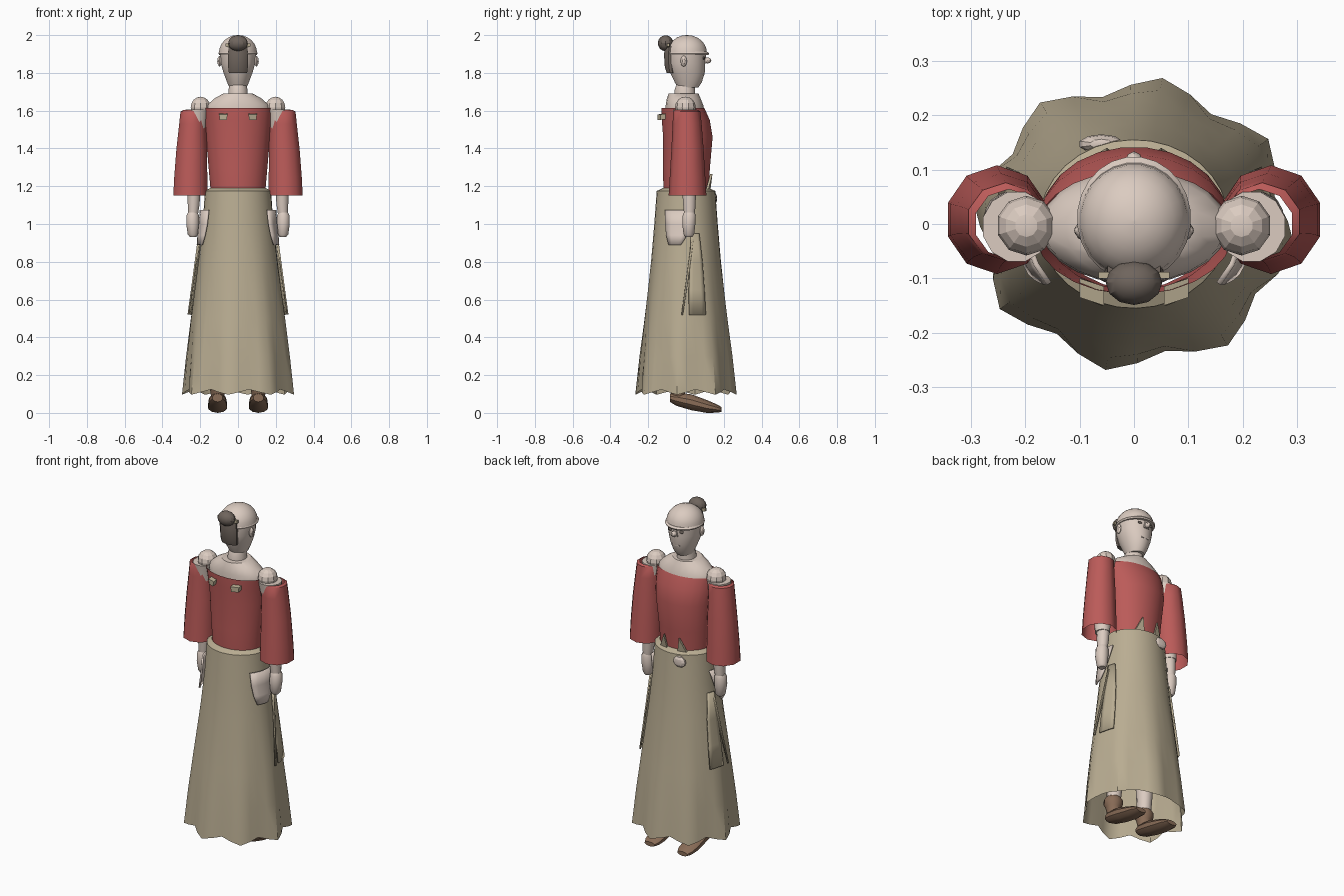
import bpy, bmesh, math
from mathutils import Vector

if "Cube" in bpy.data.objects:
    bpy.data.objects.remove(bpy.data.objects["Cube"])

def material(name, rgb):
    m = bpy.data.materials.new(name)
    m.diffuse_color = (*rgb, 1)
    m.use_nodes = True
    m.node_tree.nodes["Principled BSDF"].inputs["Base Color"].default_value = m.diffuse_color
    return m

SKIN = material("pale skin", (0.71, 0.60, 0.53))
RED = material("faded red cloth", (0.50, 0.105, 0.10))
BEIGE = material("beige cloth", (0.49, 0.42, 0.29))
HAIR = material("grey brown hair", (0.16, 0.13, 0.11))
LEATHER = material("brown leather", (0.25, 0.15, 0.095))

def finish(name, bm, mat, angle=35):
    bmesh.ops.recalc_face_normals(bm, faces=bm.faces)
    me = bpy.data.meshes.new(name)
    bm.to_mesh(me)
    bm.free()
    me.materials.append(mat)
    for p in me.polygons:
        p.use_smooth = True
    me.set_sharp_from_angle(angle=math.radians(angle))
    ob = bpy.data.objects.new(name, me)
    bpy.context.collection.objects.link(ob)
    return ob

def skin_rings(bm, rings, closed=True):
    n = len(rings[0])
    for a, b in zip(rings, rings[1:]):
        for i in range(n if closed else n - 1):
            j = (i + 1) % n
            bm.faces.new((a[i], a[j], b[j], b[i]))

def loft(name, secs, mat, n=20, caps=(True, True), along_y=False, angle=35):
    """Elliptical sections: (position, centre x, centre other, radius x, radius other)."""
    bm = bmesh.new()
    rings = []
    for p, cx, co, rx, ro in secs:
        ring = []
        for i in range(n):
            a = 2 * math.pi * (i + 0.5) / n
            u, v = cx + rx * math.cos(a), co + ro * math.sin(a)
            ring.append(bm.verts.new((u, p, v) if along_y else (u, v, p)))
        rings.append(ring)
    skin_rings(bm, rings)
    if caps[0]:
        bm.faces.new(rings[0])
    if caps[1]:
        bm.faces.new(rings[-1])
    return finish(name, bm, mat, angle)

def ball(name, loc, size, mat, u=12, v=8, angle=35):
    bm = bmesh.new()
    bmesh.ops.create_uvsphere(bm, u_segments=u, v_segments=v, radius=1)
    for vert in bm.verts:
        vert.co = Vector(loc) + Vector(c * s for c, s in zip(vert.co, size))
    return finish(name, bm, mat, angle)

def wedge(name, pts, depth, mat):
    """Flat outline extruded along a depth vector."""
    bm = bmesh.new()
    f = bm.faces.new([bm.verts.new(p) for p in pts])
    ext = bmesh.ops.extrude_face_region(bm, geom=[f])
    for e in ext["geom"]:
        if isinstance(e, bmesh.types.BMVert):
            e.co += Vector(depth)
    return finish(name, bm, mat)

# Skirt: flared tube whose hem ripples in eight folds
SKIRT = [(1.19, .148, .122), (1.175, .175, .155), (1.0, .187, .168), (.8, .21, .185),
         (.5, .248, .218), (.3, .268, .24), (.11, .283, .256)]

def skirt_point(a, z, offset=0):
    for (z1, x1, y1), (z0, x0, y0) in zip(SKIRT, SKIRT[1:]):
        if z >= z0 - 1e-6:
            t = (z - z0) / (z1 - z0)
            rx, ry = x0 + (x1 - x0) * t, y0 + (y1 - y0) * t
            break
    w = max(0, 1 - (z - .11) / .9) ** 2
    phase = (8 * (a - math.radians(80)) / (2 * math.pi)) % 1
    tri = abs(phase - .5) * 4 - 1
    k = 1 + .065 * w * tri
    dz = -.014 * tri if z < .12 else 0
    return ((rx * k + offset) * math.cos(a), (ry * k + offset) * math.sin(a), z + dz)

bm = bmesh.new()
rows = []
for z, _, _ in SKIRT:
    rows.append([bm.verts.new(skirt_point(math.radians(80) + 2 * math.pi * i / 32, z)) for i in range(32)])
skin_rings(bm, rows)
finish("skirt", bm, BEIGE, 40)

def skirt_patch(name, side, rows, offset, thick, mat):
    """Plate following the skirt; rows are (z, start angle, end angle)."""
    bm = bmesh.new()
    grid = []
    for z, a0, a1 in rows:
        ring = []
        for i in range(5):
            x, y, zz = skirt_point(math.radians(a0 + (a1 - a0) * i / 4), z, offset)
            ring.append(bm.verts.new((side * x, y, zz)))
        grid.append(ring)
    skin_rings(bm, grid, closed=False)
    ob = finish(name, bm, mat)
    mod = ob.modifiers.new("thickness", "SOLIDIFY")
    mod.thickness = thick
    mod.offset = 0

# Torso, bodice, neck
loft("torso", [(1.15, 0, 0, .142, .115), (1.2, 0, 0, .143, .115), (1.45, 0, 0, .15, .11),
               (1.59, 0, -.005, .172, .105), (1.63, 0, -.008, .165, .1), (1.665, 0, -.012, .125, .09),
               (1.69, 0, -.013, .08, .08)], SKIN, 24)
loft("bodice", [(1.185, 0, 0, .147, .12), (1.3, 0, .002, .157, .126), (1.46, 0, .01, .171, .132),
                (1.55, 0, -.001, .178, .128), (1.615, 0, -.016, .182, .114)], RED, 24, (False, False))
loft("neck", [(1.68, 0, -.006, .053, .056), (1.715, 0, -.006, .05, .054), (1.74, 0, 0, .045, .05)], SKIN)

# Head with domed cap and brim
loft("head", [(1.722, 0, .01, .046, .055), (1.75, 0, .012, .058, .072), (1.8, 0, .008, .077, .092),
              (1.85, 0, .002, .092, .1), (1.905, 0, .004, .096, .1)], SKIN, 24)
dome = [(1.905 + .095 * math.sin(t), 0, .006, .1 * math.cos(t) + .002, .104 * math.cos(t) + .002)
        for t in [math.pi / 2 * i / 6 for i in range(7)]]
loft("cap", dome, SKIN, 24)
loft("cap_brim", [(1.895, 0, .01, .1, .11), (1.903, 0, .01, .105, .114), (1.912, 0, .008, .1, .105)], SKIN, 24)
wedge("nose", [(-.009, .095, 1.895), (.009, .095, 1.895), (.018, .095, 1.85), (-.018, .095, 1.85)],
      (0, .012, 0), SKIN)
ball("nose_tip", (0, .114, 1.866), (.016, .02, .016), SKIN, 8, 6)
for s in (-1, 1):
    ball("eye", (s * .036, .094, 1.878), (.015, .008, .008), HAIR, 8, 6)
    ball("ear", (s * .097, -.012, 1.862), (.011, .017, .029), SKIN, 10, 6)
    ball("ear_hollow", (s * .105, -.012, 1.862), (.005, .009, .018), SKIN, 8, 6)
wedge("mouth", [(-.025, .088, 1.79), (.025, .088, 1.79), (.025, .088, 1.797), (-.025, .088, 1.797)],
      (0, .009, 0), SKIN)

# Hair bun, nape hair and hairpin
loft("nape_hair", [(1.8, 0, -.078, .05, .025), (1.83, 0, -.083, .054, .03), (1.9, 0, -.085, .056, .033),
                   (1.94, 0, -.08, .05, .03)], HAIR, 12)
ball("hair_bun", (0, -.108, 1.957), (.052, .041, .042), HAIR, 12, 8, 25)
for s in (-1, 1):
    wedge("hairpin_end", [(s * .04, -.1, 1.935), (s * .065, -.1, 1.94), (s * .065, -.1, 1.955),
                          (s * .04, -.1, 1.955)], (0, .012, 0), BEIGE)

for s in (-1, 1):
    # Arms
    ball("shoulder_ball", (s * .198, -.003, 1.618), (.055, .055, .056), SKIN, 10, 8, 20)
    loft("upper_arm", [(1.15, s * .235, .015, .04, .042), (1.5, s * .222, .003, .055, .058),
                       (1.605, s * .216, -.005, .064, .066)], SKIN, 12)
    loft("sleeve", [(1.15, s * .252, .008, .095, .1), (1.25, s * .25, .008, .092, .094),
                    (1.4, s * .245, .008, .085, .085), (1.53, s * .24, .006, .075, .077),
                    (1.595, s * .236, .004, .072, .072), (1.603, s * .23, 0, .064, .064)], RED, 10, (False, False), angle=40)
    loft("forearm", [(1.05, s * .238, .018, .027, .029), (1.1, s * .235, .018, .032, .034),
                     (1.2, s * .232, .016, .037, .039)], SKIN, 12)
    loft("hand", [(.932, s * .238, .015, .018, .02), (.945, s * .238, .015, .029, .029),
                  (1.0, s * .24, .015, .035, .036), (1.045, s * .24, .017, .034, .036),
                  (1.06, s * .239, .018, .027, .03)], SKIN, 12)
    # Pale hip pockets and hanging side cloths
    skirt_patch("hip_pocket", s, [(1.075, -38, 16), (1.0, -36, 8), (.94, -33, 2), (.89, -28, -8)],
                .016, .01, SKIN)
    skirt_patch("side_cloth", s, [(.95, 8, 22), (.8, 6, 26), (.65, 4, 27), (.52, 4, 27)], .012, .008, BEIGE)
    skirt_patch("side_strap", s, [(.92, 9, 12), (.7, 0, 3), (.52, -6, -4)], .016, .008, BEIGE)
    # Little tabs on the back and pointed tabs at the front waist
    wedge("back_tab", [(s * .055, -.115, 1.585), (s * .1, -.1, 1.585), (s * .097, -.1, 1.556),
                       (s * .06, -.115, 1.556)], (0, -.035, -.005), BEIGE)
    wedge("waist_tab", [(s * .035, .118, 1.185), (s * .085, .107, 1.185), (s * .05, .128, 1.265)],
          (0, .012, 0), BEIGE)
    # Legs and shoes
    loft("leg", [(.14, s * .108, -.045, .036, .036), (.4, s * .1, -.03, .05, .055),
                 (1.1, s * .08, 0, .07, .08)], SKIN, 12)
    loft("ankle_cuff", [(.085, s * .108, -.04, .036, .036), (.13, s * .108, -.045, .042, .042),
                        (.15, s * .108, -.045, .052, .052), (.175, s * .108, -.045, .052, .052),
                        (.19, s * .108, -.045, .042, .042)], LEATHER, 12)
    loft("shoe", [(-.085, s * .108, .08, .028, .022), (-.05, s * .108, .073, .044, .036),
                  (.03, s * .108, .056, .05, .042), (.11, s * .108, .034, .053, .034),
                  (.16, s * .108, .024, .048, .023), (.188, s * .108, .018, .034, .013)],
         LEATHER, 10, along_y=True)

# Rosette on the front waist
ball("waist_rosette", (-.06, .147, 1.135), (.042, .018, .033), SKIN, 10, 6, 20)
